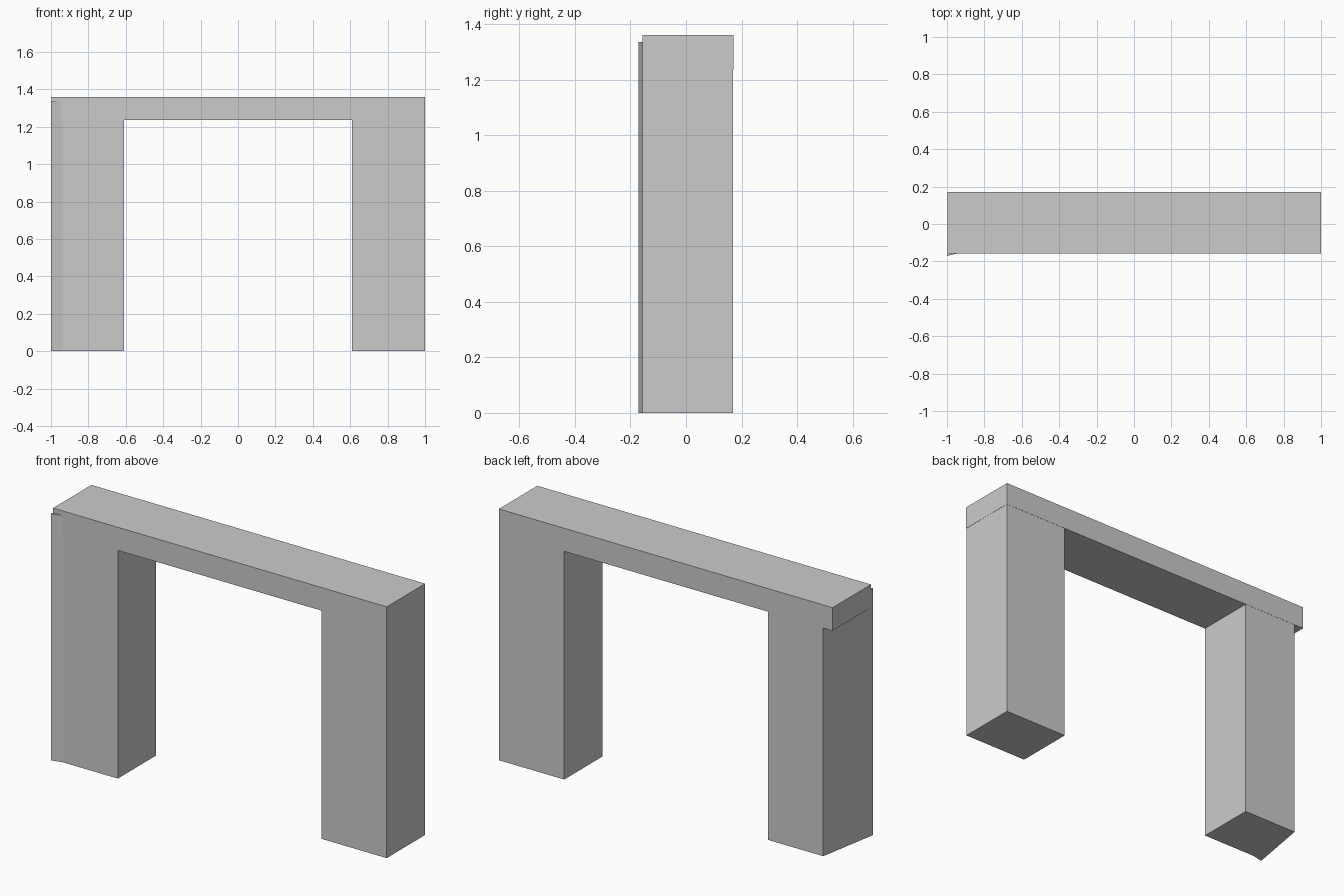
import bpy
import bmesh

cube = bpy.data.objects.get("Cube")
if cube:
    bpy.data.objects.remove(cube, do_unlink=True)

stone = bpy.data.materials.new("light_grey")
stone.use_nodes = True
GREY = (0.6, 0.6, 0.6, 1)
stone.diffuse_color = GREY
stone.node_tree.nodes["Principled BSDF"].inputs["Base Color"].default_value = GREY


def prism(name, outline, bottom, top):
    """Extrude a counter-clockwise floor outline between two heights."""
    bm = bmesh.new()
    base = bm.faces.new([bm.verts.new((x, y, bottom)) for x, y in outline])
    side = bmesh.ops.extrude_face_region(bm, geom=[base])
    verts = [v for v in side["geom"] if isinstance(v, bmesh.types.BMVert)]
    bmesh.ops.translate(bm, verts=verts, vec=(0, 0, top - bottom))
    bmesh.ops.recalc_face_normals(bm, faces=bm.faces)
    mesh = bpy.data.meshes.new(name)
    bm.to_mesh(mesh)
    bm.free()
    mesh.materials.append(stone)
    obj = bpy.data.objects.new(name, mesh)
    bpy.context.collection.objects.link(obj)
    return obj


FRONT, BACK = -0.157, 0.171
INNER, LEG_TOP = 0.61, 1.335
GAP = 0.001  # legs sit just inside the beam faces

# Plain square leg
prism("left_leg", [(INNER, FRONT + GAP), (1 - GAP, FRONT + GAP),
                   (1 - GAP, BACK - GAP), (INNER, BACK - GAP)], 0, LEG_TOP)

# Leg with a slanted outer face and a flared front corner
prism("right_leg", [(-INNER, BACK - GAP), (-0.94, BACK - GAP), (-1, -0.171),
                    (-0.937, FRONT + GAP), (-INNER, FRONT + GAP)], 0, LEG_TOP)

# Beam across the top, overhanging the slanted leg
prism("top_beam", [(-0.997, FRONT), (1, FRONT), (1, BACK), (-0.997, BACK)], 1.235, 1.36)
